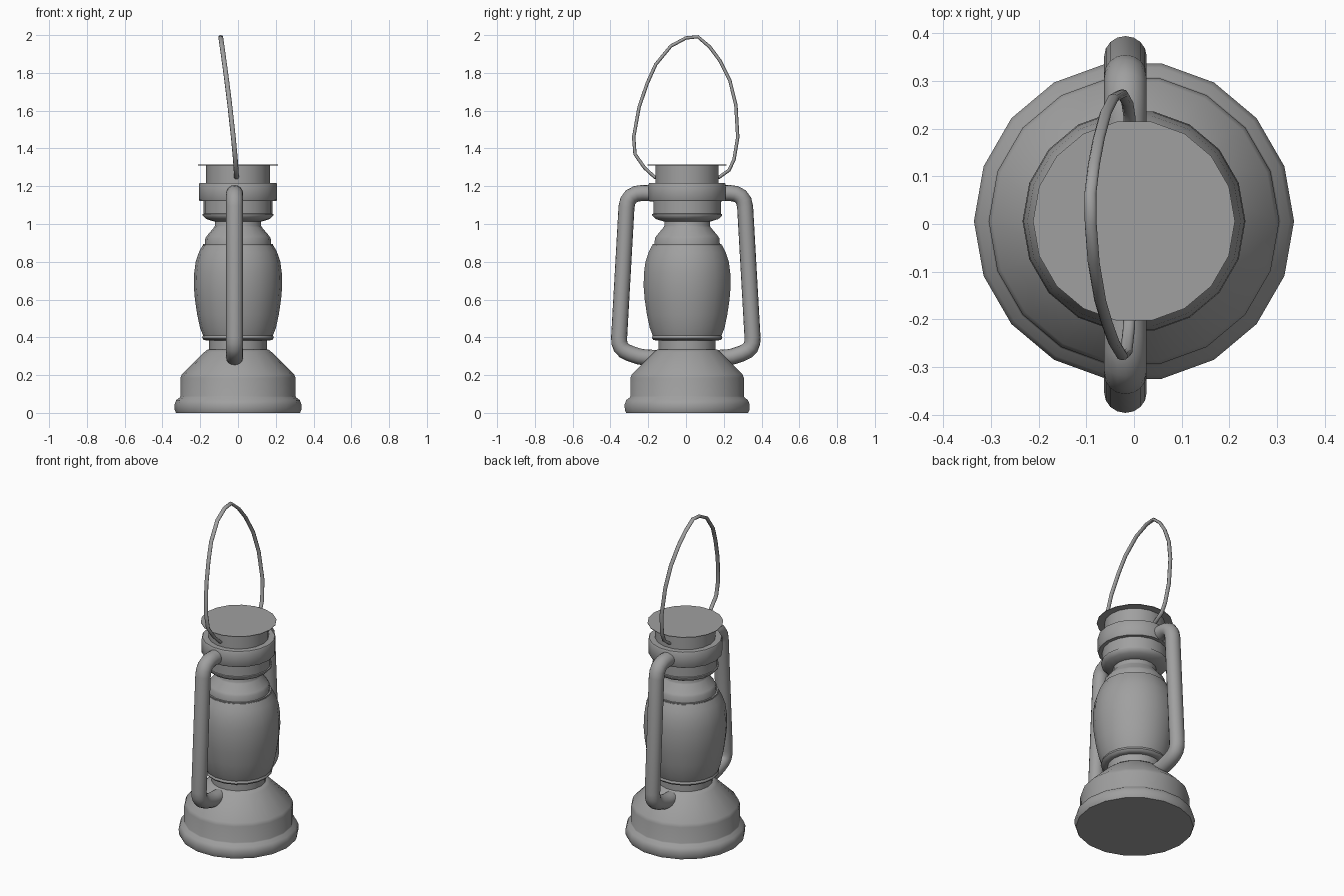
import bpy, math
from math import radians, cos, sin

if "Cube" in bpy.data.objects:
    bpy.data.objects.remove(bpy.data.objects["Cube"])

SIDES = 18
BODY_Y = 0.006

# Dark grey paint shared by all parts
paint = bpy.data.materials.new("dark_grey")
paint.diffuse_color = (.35, .35, .35, 1)
paint.use_nodes = True
paint.node_tree.nodes["Principled BSDF"].inputs["Base Color"].default_value = paint.diffuse_color


def finish(ob, angle):
    ob.data.materials.append(paint)
    bpy.ops.object.select_all(action='DESELECT')
    ob.select_set(True)
    bpy.context.view_layer.objects.active = ob
    bpy.ops.object.shade_smooth_by_angle(angle=radians(angle))


def lathe(name, profile, angle=48):
    """Revolve (radius, z) points into a capped 18-sided solid."""
    verts = [(r * cos(math.tau * i / SIDES), r * sin(math.tau * i / SIDES) + BODY_Y, z)
             for r, z in profile for i in range(SIDES)]
    faces = []
    for j in range(len(profile) - 1):
        for i in range(SIDES):
            k = (i + 1) % SIDES
            a, b = j * SIDES, (j + 1) * SIDES
            faces.append((a + i, a + k, b + k, b + i))
    n = (len(profile) - 1) * SIDES
    faces.append(tuple(reversed(range(SIDES))))
    faces.append(tuple(range(n, n + SIDES)))
    me = bpy.data.meshes.new(name)
    me.from_pydata(verts, [], faces)
    ob = bpy.data.objects.new(name, me)
    bpy.context.collection.objects.link(ob)
    finish(ob, angle)


def tube(name, points, radius, res, widen=1.0):
    """Sweep a round section along a path; widen stretches the section in x."""
    cu = bpy.data.curves.new(name, 'CURVE')
    cu.dimensions = '3D'
    cu.bevel_depth = radius
    cu.bevel_resolution = res
    cu.use_fill_caps = True
    sp = cu.splines.new('POLY')
    sp.points.add(len(points) - 1)
    for p, (x, y, z) in zip(sp.points, points):
        p.co = (x / widen, y, z, 1)
    ob = bpy.data.objects.new(name, cu)
    bpy.context.collection.objects.link(ob)
    bpy.ops.object.select_all(action='DESELECT')
    ob.select_set(True)
    bpy.context.view_layer.objects.active = ob
    bpy.ops.object.convert(target='MESH')
    ob = bpy.context.object
    ob.scale.x = widen
    finish(ob, 60)


# Fuel tank with a rounded foot
lathe("fuel_tank", [(.328, 0), (.335, .015), (.336, .045), (.327, .068), (.308, .082),
                    (.305, .088), (.305, .185), (.297, .205), (.178, .322), (.160, .336)])
# Burner neck and globe seat
lathe("burner_neck", [(.153, .32), (.153, .388)])
lathe("globe_seat", [(.165, .383), (.182, .387), (.190, .397), (.185, .41)])
# Glass globe
lathe("globe", [(.183, .405), (.201, .45), (.216, .52), (.228, .60), (.234, .67),
                (.232, .74), (.224, .80), (.207, .85), (.188, .887)])
# Collar above the globe
lathe("globe_collar", [(.185, .885), (.185, .893), (.176, .893), (.173, .925),
                       (.165, .937), (.126, .983), (.122, .99), (.122, 1.03)])
# Hood: flared lip, drum, wide band
lathe("hood_lip", [(.122, 1.012), (.168, 1.026), (.188, 1.045), (.188, 1.053), (.18, 1.055)])
lathe("hood_drum", [(.182, 1.05), (.182, 1.135)])
lathe("hood_band", [(.203, 1.122), (.207, 1.128), (.207, 1.212), (.203, 1.218)])
# Chimney and its thin flat lid
lathe("chimney", [(.169, 1.21), (.169, 1.312)])
lathe("lid", [(.212, 1.311), (.212, 1.314)])

# Side air tubes, mirrored front to back
side = [(.16, 1.162), (.23, 1.164), (.262, 1.16), (.29, 1.146), (.307, 1.122), (.314, 1.09),
        (.353, .40), (.352, .372), (.343, .347), (.325, .329), (.295, .314),
        (.25, .299), (.22, .294), (.15, .29)]
for s, name in ((1, "back_air_tube"), (-1, "front_air_tube")):
    tube(name, [(-.018, s * y - .001, z) for y, z in side], .0425, 6, 1.05)

# Flattened wire carrying handle, leaning sideways
bail = [(-.14, 1.243), (-.165, 1.247), (-.22, 1.298), (-.27, 1.37), (-.277, 1.46),
        (-.248, 1.62), (-.205, 1.745), (-.16, 1.845), (-.08, 1.942), (0, 1.985),
        (.063, 1.991), (.125, 1.938), (.178, 1.867), (.232, 1.76), (.264, 1.63),
        (.274, 1.46), (.254, 1.34), (.228, 1.285), (.175, 1.247), (.15, 1.243)]
tube("carry_handle", [(-.008 - .084 * ((z - 1.243) / .75) ** 1.3, y, z) for y, z in bail],
     .009, 2, 1.4)
